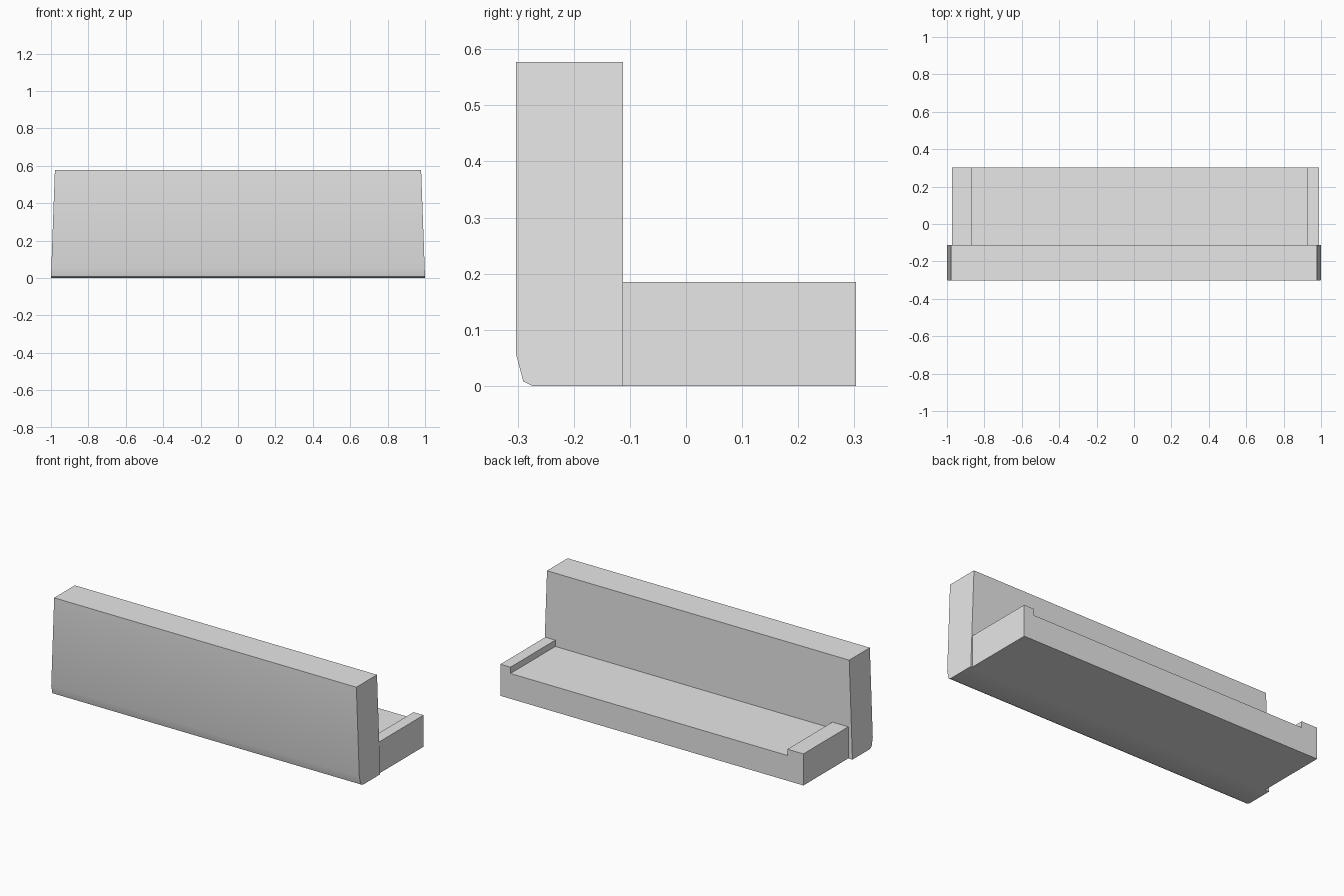
import bpy
import bmesh
from math import radians

cube = bpy.data.objects.get("Cube")
if cube:
    bpy.data.objects.remove(cube, do_unlink=True)

grey = bpy.data.materials.new("plain grey")
grey.use_nodes = True
grey.diffuse_color = (0.8, 0.8, 0.8, 1)
grey.node_tree.nodes["Principled BSDF"].inputs["Base Color"].default_value = (0.8, 0.8, 0.8, 1)


def prism(name, ring_a, ring_b):
    """Solid between two matching end outlines."""
    bm = bmesh.new()
    a = [bm.verts.new(p) for p in ring_a]
    b = [bm.verts.new(p) for p in ring_b]
    bm.faces.new(a)
    bm.faces.new(b)
    for i in range(len(a)):
        j = (i + 1) % len(a)
        bm.faces.new((a[i], a[j], b[j], b[i]))
    bmesh.ops.recalc_face_normals(bm, faces=bm.faces)
    mesh = bpy.data.meshes.new(name)
    bm.to_mesh(mesh)
    bm.free()
    mesh.materials.append(grey)
    obj = bpy.data.objects.new(name, mesh)
    bpy.context.collection.objects.link(obj)
    bpy.ops.object.select_all(action="DESELECT")
    obj.select_set(True)
    bpy.context.view_layer.objects.active = obj
    bpy.ops.object.shade_smooth_by_angle(angle=radians(30))
    return obj


FRONT, JOIN, BACK = -0.303, -0.112, 0.303
HEIGHT, TAPER = 0.577, 0.021

# Upright front panel: chamfered lower front edge, ends leaning inwards
panel = [(JOIN, 0), (JOIN, HEIGHT), (FRONT, HEIGHT),
         (FRONT, 0.057), (-0.29, 0.008), (-0.274, 0)]
ends = [[(side * (1 - TAPER * z / HEIGHT), y, z) for y, z in panel] for side in (-1, 1)]
prism("front_panel", *ends)

# Rear tray: floor with a wide rail on the right and a narrow one on the left
LEFT, RIGHT = 0.99, -0.973
FLOOR, RAIL = 0.148, 0.185
tray = [(RIGHT, 0), (LEFT, 0), (LEFT, RAIL), (0.925, RAIL), (0.925, FLOOR),
        (-0.87, FLOOR), (-0.87, RAIL), (RIGHT, RAIL)]
prism("rear_tray", *[[(x, y, z) for x, z in tray] for y in (JOIN, BACK)])
